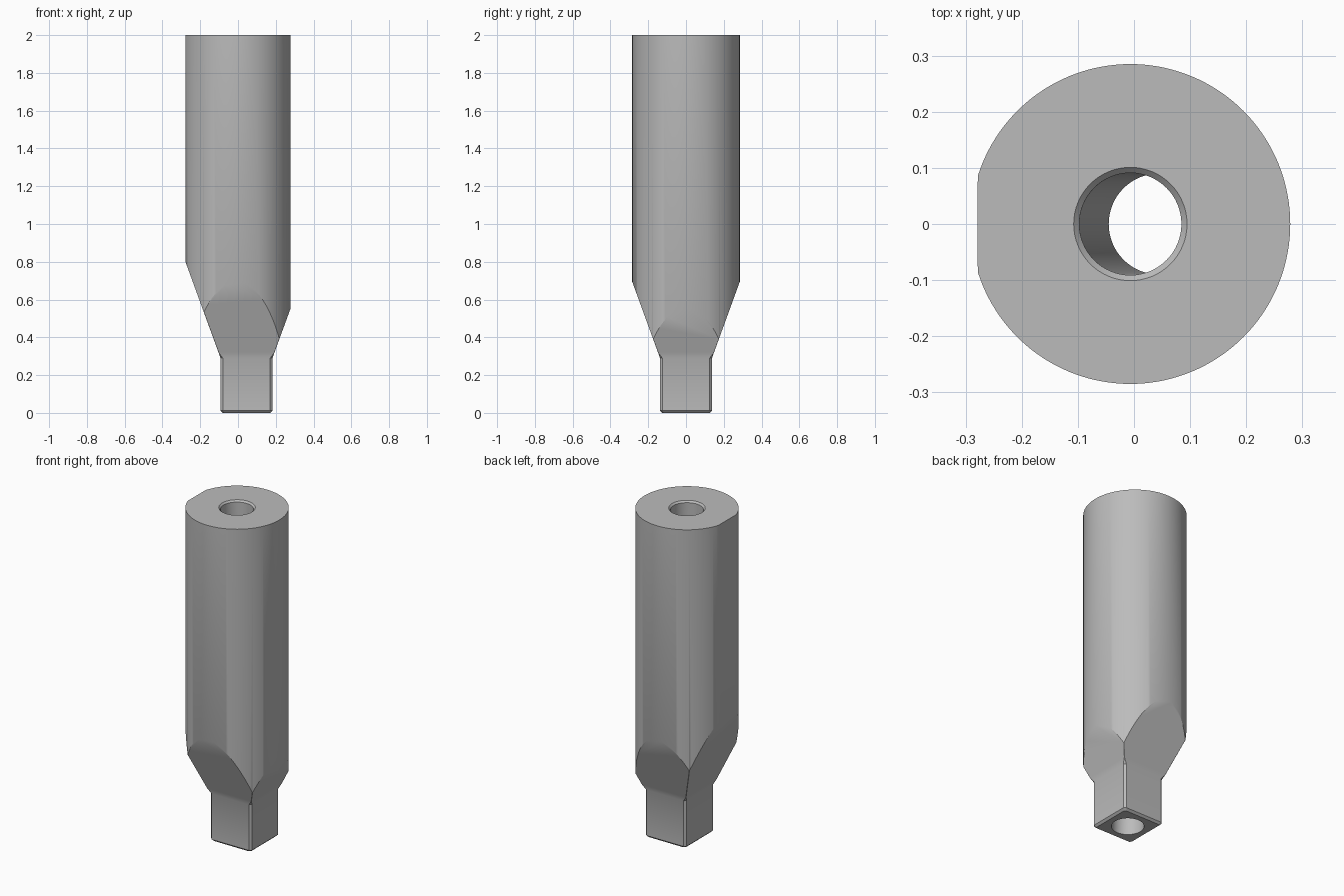
import bpy, bmesh, math

default = bpy.data.objects.get("Cube")
if default:
    bpy.data.objects.remove(default, do_unlink=True)

AXIS_X = -0.0065      # shank axis
TIP_X = 0.045         # offset axis of the square tip
RADIUS = 0.285
FLAT_X = -0.2785
HALF = 0.1375         # half width of the square tip
SHOULDER_Z = 0.29
TAPER = math.tan(math.radians(20))

steel = bpy.data.materials.new("grey_steel")
steel.use_nodes = True
GREY = (0.5, 0.5, 0.5, 1)
steel.diffuse_color = GREY
steel.node_tree.nodes["Principled BSDF"].inputs["Base Color"].default_value = GREY


def circle(cx, radius, z, count):
    steps = [math.tau * i / count for i in range(count)]
    return [(cx + radius * math.cos(a), radius * math.sin(a), z) for a in steps]


def chamfered_square(half, cut, z):
    """Ring of eight points: a square with its corners cut off."""
    inner = half - cut
    ring = []
    for k in range(4):
        c, s = round(math.cos(k * math.pi / 2)), round(math.sin(k * math.pi / 2))
        for x, y in ((half, -inner), (half, inner)):
            ring.append((TIP_X + c * x - s * y, s * x + c * y, z))
    return ring


def loft(name, rings):
    """Closed solid through a stack of matching rings."""
    bm = bmesh.new()
    loops = [[bm.verts.new(p) for p in ring] for ring in rings]
    n = len(loops[0])
    for low, high in zip(loops, loops[1:]):
        for i in range(n):
            j = (i + 1) % n
            bm.faces.new((low[i], low[j], high[j], high[i]))
    bm.faces.new(loops[0][::-1])
    bm.faces.new(loops[-1])
    bmesh.ops.recalc_face_normals(bm, faces=bm.faces)
    mesh = bpy.data.meshes.new(name)
    bm.to_mesh(mesh)
    bm.free()
    mesh.materials.append(steel)
    obj = bpy.data.objects.new(name, mesh)
    bpy.context.collection.objects.link(obj)
    return obj


def carve(target, cutter, operation):
    cutter.hide_render = True
    bpy.context.view_layer.objects.active = target
    mod = target.modifiers.new(operation.title(), "BOOLEAN")
    mod.operation = operation
    mod.solver = "EXACT"
    mod.object = cutter
    bpy.ops.object.modifier_apply(modifier=mod.name)
    bpy.data.objects.remove(cutter, do_unlink=True)


# Round shank with one long flat
shank = [[(max(x, FLAT_X), y, z) for x, y, z in circle(AXIS_X, RADIUS, h, 144)]
         for h in (-0.1, 2)]
punch = loft("punch_body", shank)

# Square tip and tapered shoulder bound the lower end
def flare(z):
    return HALF + TAPER * (z - SHOULDER_Z)

envelope = loft("tip_envelope", [
    chamfered_square(HALF - 0.012, 0.01, 0),
    chamfered_square(HALF, 0.012, 0.012),
    chamfered_square(HALF, 0.012, SHOULDER_Z),
    chamfered_square(flare(0.32), 0.001, 0.32),
    chamfered_square(flare(0.95), 0.001, 0.95),
    chamfered_square(flare(0.95), 0.001, 2.2),
])
carve(punch, envelope, "INTERSECT")

# Slanted through bore with a chamfered mouth
lean = (AXIS_X - TIP_X) / 2
bore = loft("bore_cutter", [
    circle(TIP_X - 0.1 * lean, 0.09, -0.1, 64),
    circle(AXIS_X, 0.091, 1.99, 64),
    circle(AXIS_X, 0.111, 2.01, 64),
])
carve(punch, bore, "DIFFERENCE")

bpy.ops.object.select_all(action="DESELECT")
punch.select_set(True)
bpy.context.view_layer.objects.active = punch
bpy.ops.object.shade_smooth_by_angle(angle=math.radians(30))
